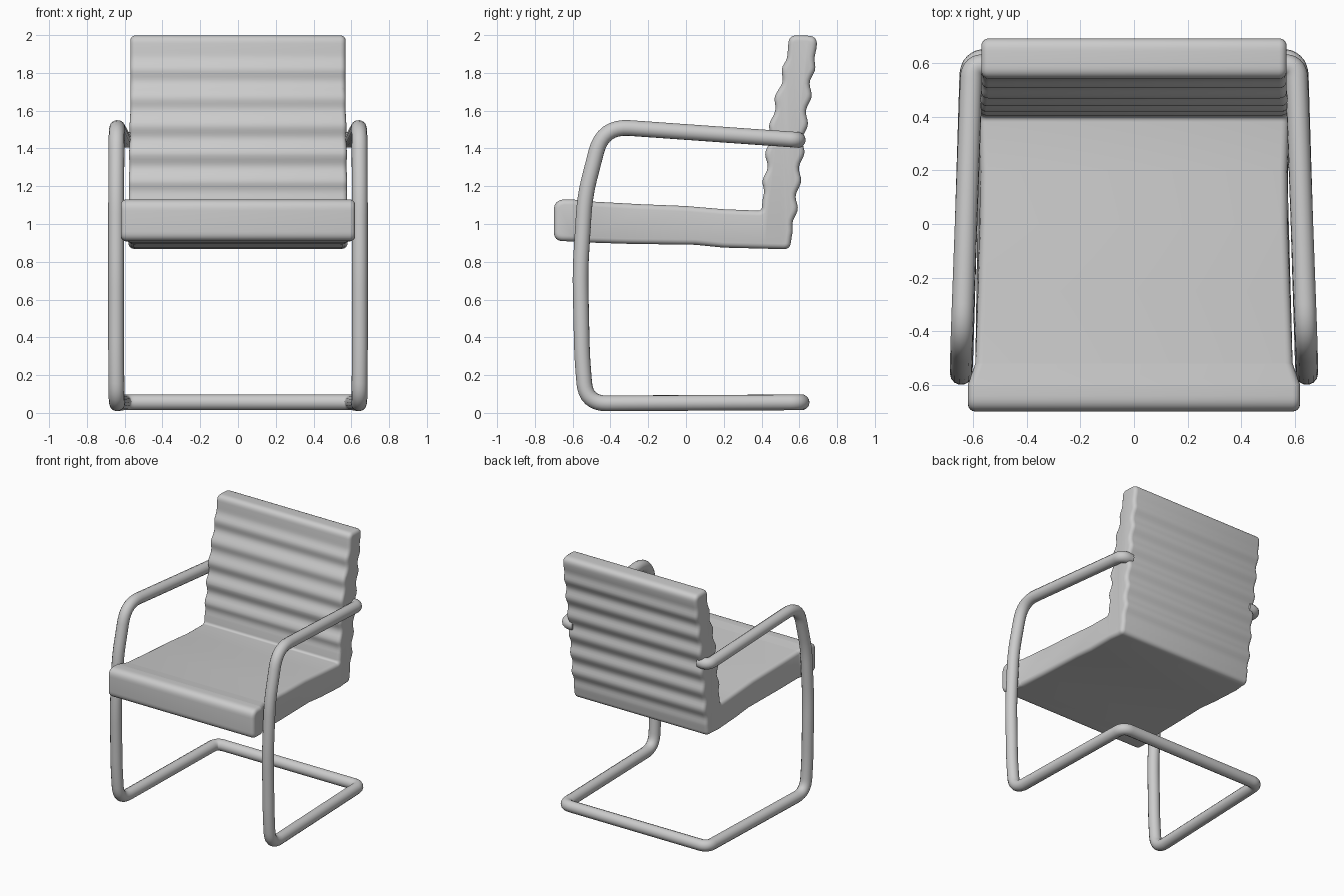
import bpy, bmesh, math
from mathutils import Vector

if "Cube" in bpy.data.objects:
    bpy.data.objects.remove(bpy.data.objects["Cube"])


def rounded(points, closed):
    """Round each corner (point, tangent length) with a quadratic arc."""
    out, n = [], len(points)
    for i, (p, t) in enumerate(points):
        p = Vector(p)
        if t == 0 or (not closed and i in (0, n - 1)):
            out.append(p)
            continue
        a = p + (Vector(points[i - 1][0]) - p).normalized() * t
        b = p + (Vector(points[(i + 1) % n][0]) - p).normalized() * t
        for k in range(9):
            s = k / 8
            out.append(a * (1 - s) ** 2 + p * (2 * s * (1 - s)) + b * s ** 2)
    return out


def interp(table, v):
    """Piecewise linear lookup."""
    if v <= table[0][0]:
        return table[0][1]
    for (a, fa), (b, fb) in zip(table, table[1:]):
        if v <= b:
            return fa + (fb - fa) * (v - a) / (b - a)
    return table[-1][1]


def inset(loop, d):
    """Offset a counter-clockwise loop inwards."""
    res = []
    for i, p in enumerate(loop):
        e1 = (p - loop[i - 1]).normalized()
        e2 = (loop[(i + 1) % len(loop)] - p).normalized()
        n1, n2 = Vector((e1.y, -e1.x)), Vector((e2.y, -e2.x))
        res.append(p - (n1 + n2) * d / max(0.4, 1 + n1.dot(n2)))
    return res


def finish(ob, angle):
    bpy.ops.object.select_all(action='DESELECT')
    ob.select_set(True)
    bpy.context.view_layer.objects.active = ob
    if ob.type == 'CURVE':
        bpy.ops.object.convert(target='MESH')
    bpy.ops.object.shade_smooth_by_angle(angle=math.radians(angle))


# Side profile of the padded shell (y, z), with ribs on both sides of the back
FRONT = [(1.07, 0.40), (1.4, 0.432), (1.6, 0.462), (1.85, 0.525), (2.0, 0.555)]
REAR = [(0.87, 0.55), (1.1, 0.585), (1.45, 0.625), (1.75, 0.665), (2.0, 0.70)]
RIB = 0.15


def rib_points(table, z0, z1, sign, count=56):
    pts = []
    for i in range(count + 1):
        z = z0 + (z1 - z0) * i / count
        fade = min(1, i / 6, (count - i) / 6)
        wave = -math.cos(2 * math.pi * (z - 1.9) / RIB)
        pts.append(((interp(table, z) + sign * 0.010 * fade * wave, z), 0))
    return pts


profile = [((-0.70, 0.91), 0.05), ((-0.6, 0.908), 0), ((-0.52, 0.902), 0),
           ((-0.3, 0.895), 0), ((0.05, 0.89), 0), ((0.2, 0.875), 0),
           ((0.55, 0.866), 0.035)]
profile += rib_points(REAR, 0.93, 1.92, 1)
profile += [((0.70, 1.995), 0.055), ((0.545, 2.0), 0.045)]
profile += rib_points(FRONT, 1.92, 1.13, -1)
profile += [((0.40, 1.07), 0.02), ((0.2, 1.078), 0), ((0.0, 1.095), 0),
            ((-0.25, 1.105), 0), ((-0.52, 1.12), 0), ((-0.6, 1.13), 0),
            ((-0.70, 1.13), 0.06)]
loop = rounded(profile, True)

# Loft the profile across x with rounded rims, then fit the width along y
HALF, R = 0.57, 0.028
WIDTH = [(-0.60, 0.62), (-0.52, 0.592), (0.42, 0.56), (0.50, 0.57)]
steps = [math.pi / 2 * k / 4 for k in range(5)]
rims = [(HALF - R + R * math.sin(a), R * (1 - math.cos(a))) for a in steps]
slices = [(-x, d) for x, d in reversed(rims)] + rims
bm = bmesh.new()
rings = [[bm.verts.new((x, p.x, p.y)) for p in inset(loop, d)] for x, d in slices]
n = len(loop)
for r0, r1 in zip(rings, rings[1:]):
    for i in range(n):
        j = (i + 1) % n
        bm.faces.new((r0[i], r0[j], r1[j], r1[i]))
bm.faces.new(rings[0])
bm.faces.new(rings[-1])
for y in (-0.60, -0.52, 0.42, 0.50):
    bmesh.ops.bisect_plane(bm, geom=bm.verts[:] + bm.edges[:] + bm.faces[:],
                           plane_co=(0, y, 0), plane_no=(0, 1, 0))
for v in bm.verts:
    v.co.x += math.copysign(interp(WIDTH, v.co.y) - HALF, v.co.x)
bmesh.ops.recalc_face_normals(bm, faces=bm.faces[:])
mesh = bpy.data.meshes.new("seat_and_back")
bm.to_mesh(mesh)
bm.free()
shell = bpy.data.objects.new("seat_and_back", mesh)
bpy.context.collection.objects.link(shell)
finish(shell, 40)

# One bent tube: arm, front upright, floor runner, rear bar, then mirrored
side = [((0.53, 0.59, 1.445), 0), ((0.605, 0.595, 1.445), 0.05),
        ((0.643, -0.44, 1.518), 0.14), ((0.645, -0.535, 1.15), 0.1),
        ((0.645, -0.56, 0.75), 0.1), ((0.645, -0.55, 0.30), 0.08),
        ((0.643, -0.53, 0.05), 0.11), ((0.608, 0.612, 0.056), 0.06)]
path = rounded(side + [((-x, y, z), t) for (x, y, z), t in reversed(side)], False)
curve = bpy.data.curves.new("tube_frame", 'CURVE')
curve.dimensions = '3D'
curve.bevel_depth = 0.042
curve.bevel_resolution = 5
curve.use_fill_caps = True
spline = curve.splines.new('POLY')
spline.points.add(len(path) - 1)
for pt, co in zip(spline.points, path):
    pt.co = (*co, 1)
frame = bpy.data.objects.new("tube_frame", curve)
bpy.context.collection.objects.link(frame)
finish(frame, 50)
